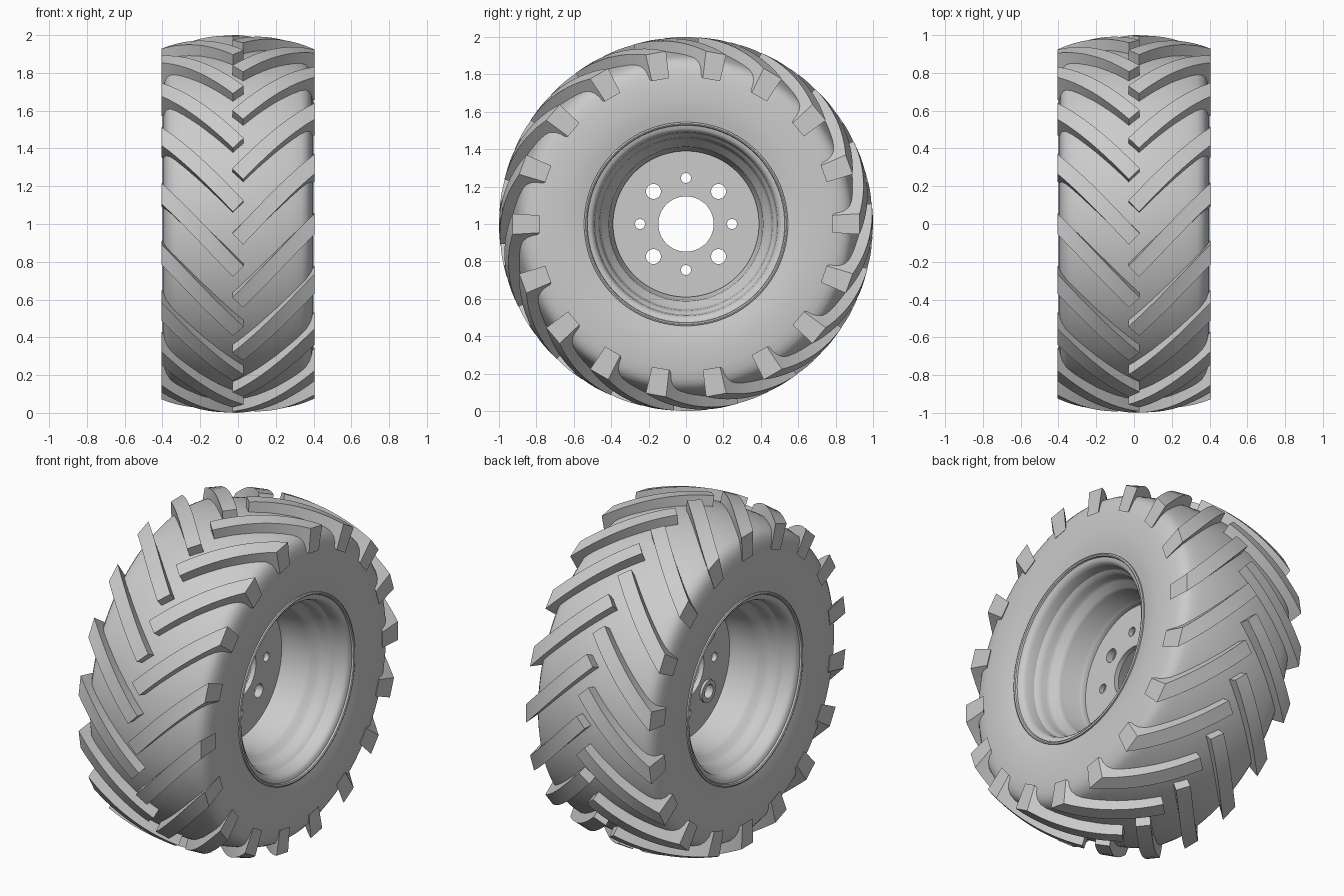
import bpy, bmesh
from math import sin, cos, pi, radians

cube = bpy.data.objects.get("Cube")
if cube:
    bpy.data.objects.remove(cube)

grey = bpy.data.materials.new("plain_grey")
grey.use_nodes = True
GREY = (0.6, 0.6, 0.6, 1)
grey.diffuse_color = GREY
grey.node_tree.nodes["Principled BSDF"].inputs["Base Color"].default_value = GREY

HALF = 0.405      # half width of the tread
COUNT = 18        # lugs on each side
STEP = 2 * pi / COUNT


def polar(x, r, a):
    """Point around the axle; the angle runs from front over the top to the back."""
    return (x, -r * cos(a), 1 + r * sin(a))


def smooth(ob, angle):
    bpy.ops.object.select_all(action='DESELECT')
    bpy.context.view_layer.objects.active = ob
    ob.select_set(True)
    bpy.ops.object.shade_smooth_by_angle(angle=radians(angle))


def finish(name, bm, angle=30):
    bmesh.ops.recalc_face_normals(bm, faces=bm.faces)
    mesh = bpy.data.meshes.new(name)
    bm.to_mesh(mesh)
    bm.free()
    mesh.materials.append(grey)
    ob = bpy.data.objects.new(name, mesh)
    bpy.context.collection.objects.link(ob)
    smooth(ob, angle)
    return ob


def lathe(name, half, seg=96, angle=30):
    """Spin a half profile, mirrored in x, into a closed ring about the axle."""
    profile = half + [(-x, r) for x, r in reversed(half) if x > 0]
    bm = bmesh.new()
    rings = [[bm.verts.new(polar(x, r, 2 * pi * i / seg)) for x, r in profile]
             for i in range(seg)]
    n = len(profile)
    for i in range(seg):
        a, b = rings[i], rings[(i + 1) % seg]
        for j in range(n):
            k = (j + 1) % n
            bm.faces.new((a[j], a[k], b[k], b[j]))
    return finish(name, bm, angle)


# Tyre carcass, from crown to bead
lathe("tyre_carcass", [
    (0, 0.94), (0.1, 0.936), (0.2, 0.924), (0.29, 0.905), (0.335, 0.892),
    (0.36, 0.878), (0.378, 0.855), (0.389, 0.825), (0.396, 0.78), (0.4, 0.72),
    (0.4, 0.66), (0.396, 0.61), (0.388, 0.57), (0.38, 0.53)], 144)

# Rim, from the outer lip down to the well
lathe("wheel_rim", [
    (0, 0.39), (0.03, 0.39), (0.045, 0.395), (0.06, 0.402), (0.17, 0.412),
    (0.19, 0.42), (0.215, 0.45), (0.235, 0.458), (0.265, 0.462), (0.285, 0.47),
    (0.3, 0.483), (0.35, 0.49), (0.368, 0.498), (0.378, 0.51), (0.382, 0.527),
    (0.392, 0.53), (0.396, 0.537), (0.392, 0.545), (0.37, 0.545)])


def crown(x):
    return 1 - 0.07 * (x / HALF) ** 2


def root(x):
    return 0.92 - 0.135 * abs(x / HALF) ** 3


# Slanted tread lugs, one ring per side, staggered by half a step
def lug_ring(name, side, shift):
    bm = bmesh.new()
    stations = 12
    slope = radians(60.5)
    for i in range(COUNT):
        base = i * STEP + shift
        rows = []
        for s in range(stations + 1):
            t = s / stations
            row = []
            for x0, edge in ((-0.03, radians(3.4)), (0.027, radians(-3.4))):
                x = x0 + (HALF - x0) * t
                a = base + edge - slope * (HALF - x)
                row += [bm.verts.new(polar(side * x, f(x), a))
                        for f in ((crown, root) if edge > 0 else (root, crown))]
            rows.append(row)
        for p, q in zip(rows, rows[1:]):
            for j in range(4):
                k = (j + 1) % 4
                bm.faces.new((p[j], p[k], q[k], q[j]))
        bm.faces.new(rows[0])
        bm.faces.new(rows[-1])
    return finish(name, bm)


lug_ring("tread_lugs_left", 1, 0)
lug_ring("tread_lugs_right", -1, STEP / 2)


# Flat plates with round holes, facing along the axle
def plate(name, circles, x, depth):
    curve = bpy.data.curves.new(name, 'CURVE')
    curve.dimensions = '2D'
    curve.fill_mode = 'BOTH'
    curve.extrude = depth / 2
    for cy, cz, r, n in circles:
        sp = curve.splines.new('POLY')
        sp.points.add(n - 1)
        for i, p in enumerate(sp.points):
            a = 2 * pi * i / n
            p.co = (cy + r * cos(a), cz + r * sin(a), 0, 1)
        sp.use_cyclic_u = True
    ob = bpy.data.objects.new(name, curve)
    ob.location = (x, 0, 1)
    ob.rotation_euler = (pi / 2, 0, pi / 2)
    bpy.context.collection.objects.link(ob)
    bpy.ops.object.select_all(action='DESELECT')
    bpy.context.view_layer.objects.active = ob
    ob.select_set(True)
    bpy.ops.object.convert(target='MESH')
    ob = bpy.context.object
    ob.data.materials.clear()
    ob.data.materials.append(grey)
    smooth(ob, 30)
    return ob


BOLT = 0.246
bolts = [(BOLT * cos(k * pi / 4), BOLT * sin(k * pi / 4), 0.04 if k % 2 else 0.027)
         for k in range(8)]
plate("wheel_disc", [(0, 0, 0.4, 96), (0, 0, 0.148, 64)]
      + [(y, z, r, 32) for y, z, r in bolts], 0, 0.03)

# Raised collars around the larger holes, on the inner face
for k in (1, 3, 5, 7):
    y, z, r = bolts[k]
    plate(f"hole_collar_{k // 2 + 1}", [(y, z, 0.065, 32), (y, z, r, 32)], -0.022, 0.016)
